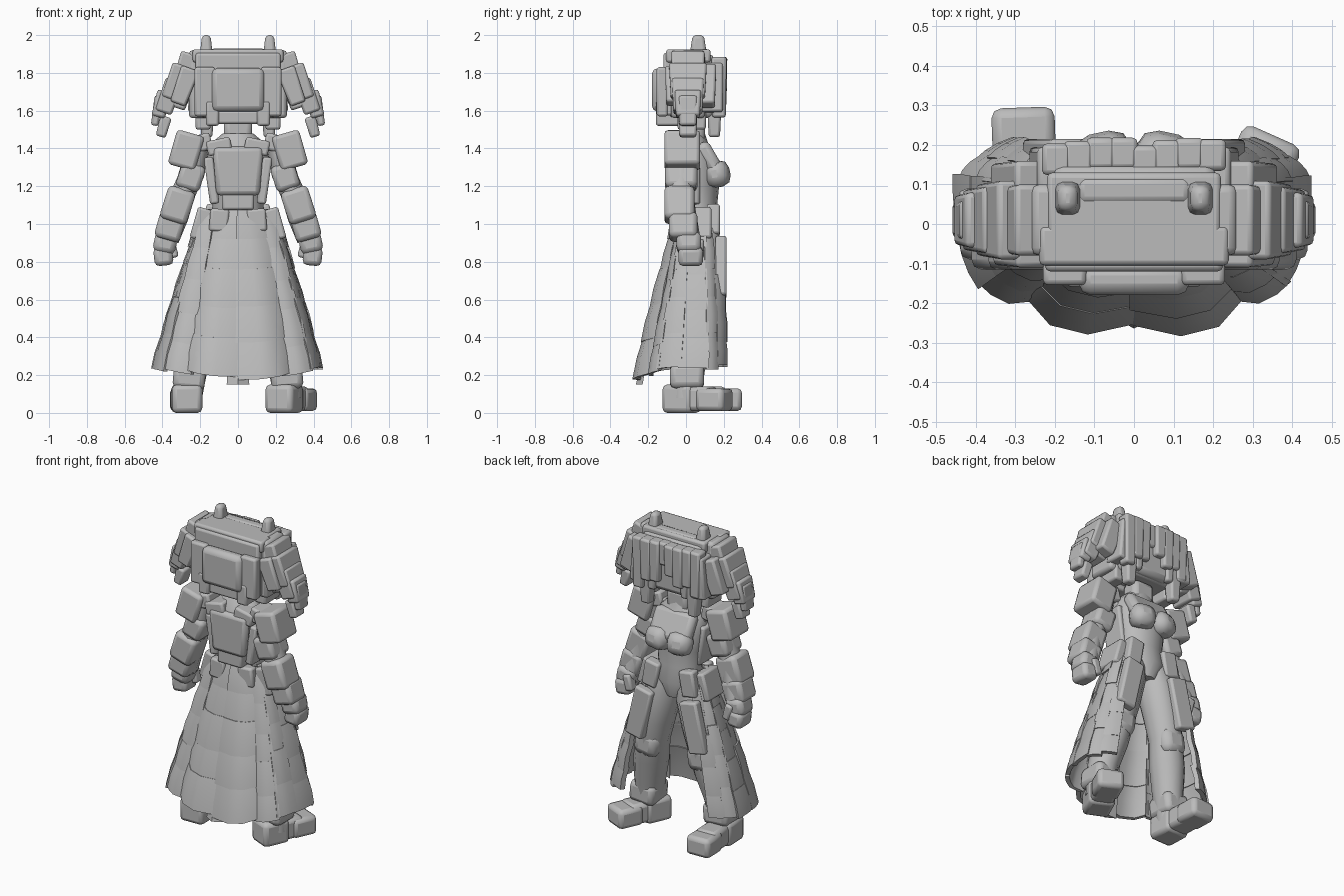
import bpy, bmesh, math, random
from mathutils import Vector, Matrix, Euler

random.seed(4)
if "Cube" in bpy.data.objects:
    bpy.data.objects.remove(bpy.data.objects["Cube"])

grey = bpy.data.materials.new("plain grey")
grey.use_nodes = True
grey.diffuse_color = (0.5, 0.5, 0.5, 1)
grey.node_tree.nodes["Principled BSDF"].inputs["Base Color"].default_value = (0.5, 0.5, 0.5, 1)


def finish(name, bm, mirror=False, bevel=0.0):
    bmesh.ops.recalc_face_normals(bm, faces=bm.faces)
    me = bpy.data.meshes.new(name)
    bm.to_mesh(me)
    bm.free()
    me.materials.append(grey)
    ob = bpy.data.objects.new(name, me)
    bpy.context.collection.objects.link(ob)
    if bevel:
        mod = ob.modifiers.new("soft edges", 'BEVEL')
        mod.width, mod.segments = bevel, 2
    if mirror:
        ob.modifiers.new("mirror", 'MIRROR')
    bpy.ops.object.select_all(action='DESELECT')
    ob.select_set(True)
    bpy.context.view_layer.objects.active = ob
    bpy.ops.object.shade_smooth_by_angle(angle=math.radians(42))


def block(name, c, s, tilt=0, turn=0, pitch=0, taper=1.0, mirror=True, bevel=0.013):
    """Bevelled box; taper scales its lower end, tilt leans it in the XZ plane."""
    bm = bmesh.new()
    bmesh.ops.create_cube(bm, size=1)
    rot = Euler([math.radians(a) for a in (pitch, tilt, turn)]).to_matrix()
    for v in bm.verts:
        k = taper if v.co.z < 0 else 1
        p = Vector((v.co.x * s[0] * k, v.co.y * s[1] * k, v.co.z * s[2]))
        v.co = rot @ p + Vector(c)
    finish(name, bm, mirror, bevel)


def loft(name, rings, mirror=True, n=12):
    """Skin of oval rings, each (x, y, z, radius x, radius y)."""
    bm = bmesh.new()
    loops = []
    for x, y, z, rx, ry in rings:
        loops.append([bm.verts.new((x + rx * math.cos(a), y + ry * math.sin(a), z))
                      for a in (i * math.tau / n for i in range(n))])
    for a, b in zip(loops, loops[1:]):
        for i in range(n):
            j = (i + 1) % n
            bm.faces.new((a[i], a[j], b[j], b[i]))
    bm.faces.new(loops[0])
    bm.faces.new(loops[-1])
    finish(name, bm, mirror)


# Coat skirt: shingled tiles round the sides and back, open at +y, with folds at the back seams
def skirt_point(t, deg, out=0.0):
    a = math.radians(deg)
    c, s = math.cos(a), math.sin(a)
    power = 0.6 if s > 0 else 0.85
    turn = abs(deg + 90)
    out -= 0.045 * t * max(0, 1 - min(turn, abs(turn - 36)) / 8)
    depth = 0.09 + 0.09 * t ** 0.5 if s > 0 else 0.10 + 0.24 * t
    x = (0.175 + 0.275 * t ** 0.85 + out) * math.copysign(abs(c) ** power, c)
    y = 0.05 + (depth + out) * math.copysign(abs(s) ** power, s)
    low = 0.235 - 0.07 * max(0, -s) ** 3
    return Vector((x, y, 1.08 + (low - 1.08) * t))


def skirt_tile(bm, t0, t1, a0, a1, out, lean):
    steps, grid = 3, {}
    for side in (0, 1):
        for r, t in enumerate((t0, (t0 + t1) / 2, t1)):
            for i in range(steps + 1):
                f = i / steps
                o = out + lean * (f - 0.5) + 0.006 * (r == 1) - 0.025 * (1 - side)
                grid[side, r, i] = bm.verts.new(skirt_point(t, a0 + (a1 - a0) * f, o))
    for side in (0, 1):
        for r in range(2):
            for i in range(steps):
                bm.faces.new([grid[side, r + p, i + q] for p, q in ((0, 0), (0, 1), (1, 1), (1, 0))])
    rim = [(0, i) for i in range(steps)] + [(r, steps) for r in range(2)]
    rim += [(2, i) for i in range(steps, 0, -1)] + [(r, 0) for r in (2, 1)]
    for p, q in zip(rim, rim[1:] + rim[:1]):
        bm.faces.new((grid[(0,) + p], grid[(0,) + q], grid[(1,) + q], grid[(1,) + p]))


bm = bmesh.new()
cuts = [0, 0.2, 0.4, 0.6, 0.8, 1]
for side in (-1, 1):
    bounds = [0, 36, 57, 78, 100, 123, 146]
    for col, (b0, b1) in enumerate(zip(bounds, bounds[1:])):
        shift = 0.035 if col % 2 else -0.025
        for row in range(5):
            t0 = max(0, cuts[row] + shift - 0.025)
            t1 = cuts[row + 1] + (shift if row < 4 else random.uniform(-0.03, 0.01))
            skirt_tile(bm, t0, t1, -90 + side * (b0 - 1), -90 + side * (b1 + 2),
                       random.uniform(-0.005, 0.01), 0.015 if col % 2 else -0.01)
finish("coat_skirt", bm)

# Raised pleat down the back, pointed at the waist
bm = bmesh.new()
tips = [bm.verts.new(p) for p in ((0, -0.07, 1.0), (-0.06, -0.23, 0.15), (0, -0.265, 0.15), (0.06, -0.23, 0.15))]
for f in ((0, 1, 2), (0, 2, 3), (1, 3, 2), (0, 3, 1)):
    bm.faces.new([tips[i] for i in f])
finish("back_pleat", bm)
block("front_coat_edge", (0.19, 0.185, 0.77), (0.12, 0.06, 0.32), tilt=-13)
block("waist_flap", (0.195, 0.05, 1.0), (0.08, 0.17, 0.17), tilt=-16)
block("front_waist_flap", (0.13, 0.145, 1.02), (0.1, 0.07, 0.16), tilt=-10)
block("back_waist_flap", (0.1, -0.045, 1.02), (0.1, 0.06, 0.12), tilt=-5)

# Legs and boots
loft("leg", [(0.085, 0.055, 1.03, 0.085, 0.1), (0.115, 0.065, 0.88, 0.115, 0.12),
             (0.155, 0.07, 0.7, 0.11, 0.11), (0.185, 0.065, 0.56, 0.1, 0.1),
             (0.215, 0.04, 0.42, 0.105, 0.105), (0.245, 0.01, 0.26, 0.09, 0.095),
             (0.265, 0, 0.08, 0.075, 0.08)])
block("knee_pad", (0.185, 0.115, 0.55), (0.16, 0.1, 0.16), tilt=-8, bevel=0.045)
block("boot_cuff", (0.258, 0.005, 0.19), (0.17, 0.18, 0.13), tilt=-5, bevel=0.03)
for name, base, yaw in (("right", (-0.272, 0.015, 0), 2), ("left", (0.255, 0.0, 0), -24)):
    turn = Matrix.Rotation(math.radians(yaw), 3, 'Z')
    reach = 0.2 if yaw > 0 else 0.165
    for part, off, size in (("heel", (0, -0.025, 0.075), (0.16, 0.17, 0.15)),
                            ("instep", (0, reach - 0.09, 0.075), (0.14, 0.17, 0.13)),
                            ("toe", (0, reach, 0.07), (0.16, 0.16, 0.12))):
        block(name + "_boot_" + part, Vector(base) + turn @ Vector(off), size,
              turn=yaw, mirror=False, bevel=0.025)

# Torso
loft("torso", [(0, 0.065, 0.9, 0.07, 0.09), (0, 0.065, 1.0, 0.15, 0.115), (0, 0.06, 1.1, 0.135, 0.105),
               (0, 0.05, 1.2, 0.145, 0.125), (0, 0.035, 1.33, 0.165, 0.135),
               (0, 0.02, 1.42, 0.15, 0.1), (0, 0.03, 1.48, 0.08, 0.07)], mirror=False, n=16)
block("bust", (0.075, 0.165, 1.265), (0.15, 0.13, 0.14), turn=-12, pitch=12, bevel=0.05)
block("upper_chest", (0, 0.125, 1.345), (0.28, 0.08, 0.19), pitch=30, mirror=False, bevel=0.03)
block("back_plate", (0, -0.08, 1.28), (0.27, 0.06, 0.26), taper=0.85, mirror=False, bevel=0.025)
block("back_plate_lower", (0, -0.055, 1.14), (0.17, 0.07, 0.13), mirror=False)
block("side_plate", (0.14, 0.0, 1.23), (0.05, 0.15, 0.25), tilt=8)
block("collar", (0.1, -0.03, 1.41), (0.13, 0.14, 0.08), tilt=12)
block("neck", (0, 0.04, 1.49), (0.15, 0.12, 0.14), mirror=False, bevel=0.03)

# Arms
block("shoulder_pad", (0.275, -0.02, 1.39), (0.15, 0.19, 0.19), tilt=-16, bevel=0.02)
block("shoulder_cap", (0.19, -0.02, 1.43), (0.1, 0.14, 0.09), tilt=14)
loft("arm", [(0.21, -0.02, 1.42, 0.06, 0.07), (0.25, -0.025, 1.25, 0.07, 0.08),
             (0.3, -0.03, 1.14, 0.07, 0.07), (0.335, -0.01, 1.02, 0.07, 0.07),
             (0.37, 0.02, 0.9, 0.055, 0.06)])
block("upper_arm_band", (0.25, -0.025, 1.25), (0.13, 0.17, 0.14), tilt=-18, bevel=0.025)
block("elbow_guard", (0.32, -0.035, 1.1), (0.15, 0.16, 0.18), tilt=-18, bevel=0.025)
block("forearm_guard", (0.36, -0.015, 0.985), (0.14, 0.15, 0.14), tilt=-16, bevel=0.025)
block("wrist", (0.385, 0.015, 0.9), (0.12, 0.13, 0.11), tilt=-12, bevel=0.03)
block("hand", (0.395, 0.025, 0.83), (0.1, 0.13, 0.1), tilt=6, bevel=0.025)
block("thumb", (0.35, 0.065, 0.87), (0.05, 0.06, 0.1), tilt=15)

# Head and back hair
block("head", (0, 0.03, 1.73), (0.42, 0.24, 0.34), mirror=False, bevel=0.03)
block("face", (0, 0.135, 1.675), (0.3, 0.09, 0.22), taper=0.85, mirror=False, bevel=0.03)
block("head_top", (0, 0.03, 1.89), (0.44, 0.2, 0.07), mirror=False)
block("hair_band", (0, 0.085, 1.9), (0.3, 0.08, 0.06), mirror=False, bevel=0.025)
block("back_hair", (0, -0.085, 1.74), (0.45, 0.07, 0.33), mirror=False)
block("back_hair_panel", (0, -0.14, 1.71), (0.28, 0.08, 0.23), mirror=False, bevel=0.03)
block("back_hair_top", (0, -0.055, 1.89), (0.48, 0.1, 0.07), mirror=False)
block("nape_hair", (0, -0.08, 1.565), (0.32, 0.12, 0.07), mirror=False)
block("back_hair_lock", (0.175, -0.125, 1.7), (0.11, 0.06, 0.26))
block("nape_lock", (0.135, -0.09, 1.585), (0.07, 0.14, 0.13))
block("side_hair", (0.215, 0.01, 1.74), (0.09, 0.18, 0.36), bevel=0.02)
block("side_hair_lower", (0.185, 0.03, 1.56), (0.08, 0.15, 0.12))
block("ear_clip", (0.168, 0.065, 1.94), (0.045, 0.06, 0.12), taper=1.6, bevel=0.018)

# Uneven fringe across the front, full side locks beside the face
for i in range(8):
    x = -0.196 + 0.056 * i
    drop = 0.15 + 0.045 * abs(i - 3.5) + random.uniform(-0.03, 0.04)
    block("fringe_lock", (x, 0.165 + random.uniform(-0.015, 0.015), 1.885 - drop / 2),
          (0.075, 0.08, drop), taper=0.9, mirror=False)
block("front_side_lock", (0.165, 0.15, 1.57), (0.08, 0.08, 0.22), taper=0.75)
block("temple_hair", (0.205, 0.13, 1.72), (0.1, 0.13, 0.26), tilt=-5)
block("cheek_lock", (0.115, 0.165, 1.65), (0.06, 0.06, 0.17), taper=0.8)

# Hanging hair bunches, chained outward and down
for x, z, w, d, h, tilt in ((0.275, 1.8, 0.12, 0.18, 0.21, -18), (0.3, 1.69, 0.1, 0.17, 0.16, -18),
                            (0.325, 1.75, 0.11, 0.2, 0.19, -20), (0.365, 1.675, 0.1, 0.17, 0.18, -20),
                            (0.405, 1.635, 0.08, 0.14, 0.14, -15), (0.43, 1.6, 0.045, 0.1, 0.16, -8),
                            (0.395, 1.515, 0.06, 0.1, 0.11, -16)):
    block("hair_bunch", (x, 0.01, z), (w, d, h), tilt=tilt, taper=0.9)
block("bunch_front_lock", (0.285, 0.11, 1.73), (0.11, 0.1, 0.22), tilt=-20, taper=0.85)
block("bunch_back_lock", (0.285, -0.075, 1.73), (0.1, 0.07, 0.2), tilt=-20, taper=0.85)
